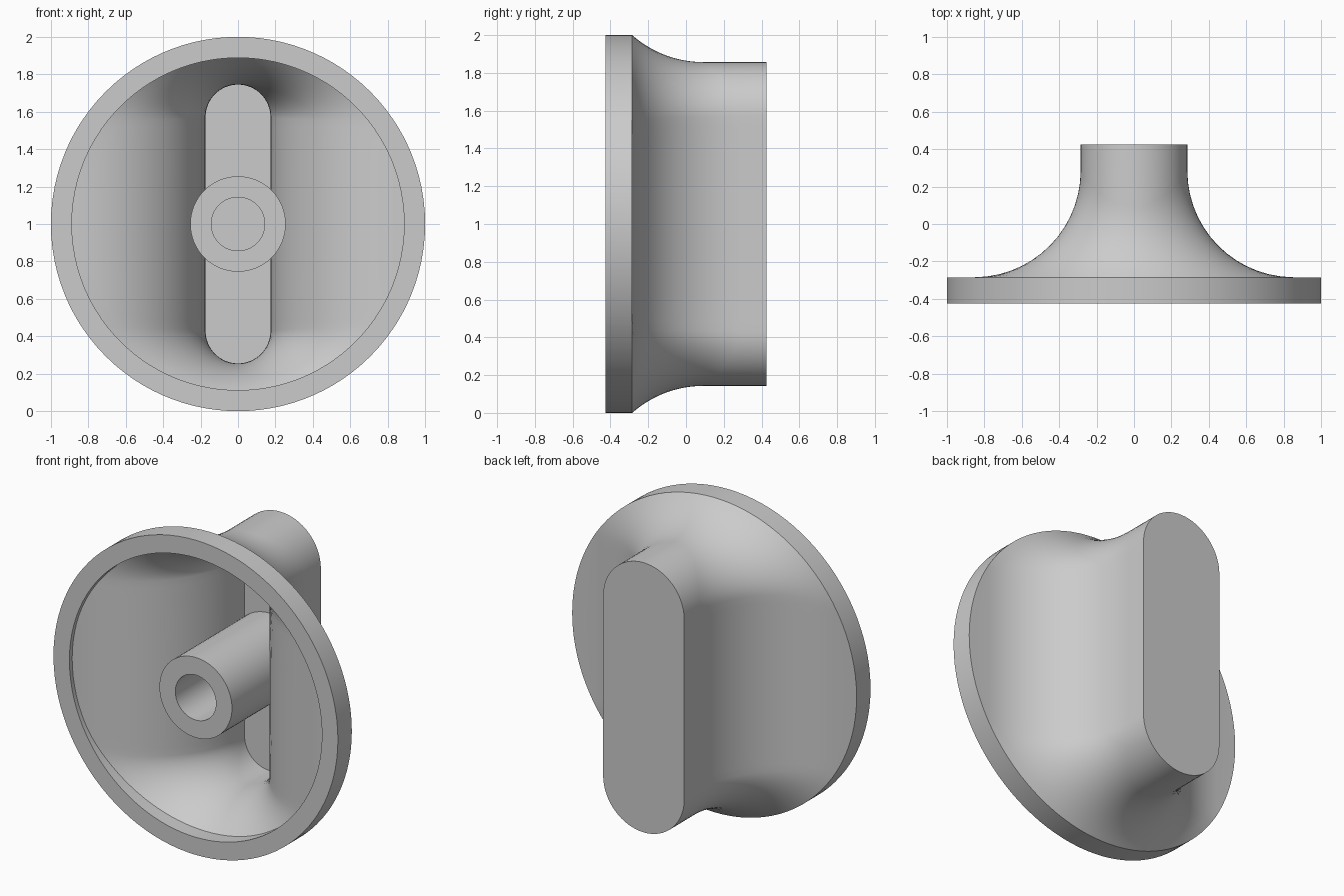
import bpy, bmesh
from math import sin, cos, pi, sqrt
from mathutils import Vector

cube = bpy.data.objects.get("Cube")
if cube:
    bpy.data.objects.remove(cube, do_unlink=True)

# Main dimensions
FRONT, BACK, FLANGE = -0.425, 0.425, -0.285
RIM, WALL = 1.0, 0.112
GRIP_R, GRIP_HALF = 0.285, 0.572
FILLET = 0.57
MOUTH = RIM - WALL
ARC, CAP, SIDE = 14, 32, 20

grey = bpy.data.materials.new("grey plastic")
grey.use_nodes = True
grey.diffuse_color = (0.6, 0.6, 0.6, 1)
grey.node_tree.nodes["Principled BSDF"].inputs["Base Color"].default_value = (0.6, 0.6, 0.6, 1)


def radial(p, r, y):
    """Point at radius r and depth y, in the direction of p from the axis."""
    flat = Vector((p.x, 0, p.z)).normalized() * r
    return Vector((flat.x, y, flat.z))


def stations():
    """Centre-line points and outward normals around the slotted grip."""
    out = []
    for sign in (1, -1):
        for i in range(SIDE):
            z = GRIP_HALF * (2 * i / SIDE - 1) * sign
            out.append((Vector((0, 0, z)), Vector((sign, 0, 0))))
        for i in range(CAP):
            a = pi * i / CAP
            out.append((Vector((0, 0, GRIP_HALF * sign)),
                        Vector((cos(a) * sign, 0, sin(a) * sign))))
    return out


def section(c, n):
    """One strip of points from the grip's back, over the rim, into the cavity."""
    p = c + n * (GRIP_R + FILLET)
    over = max(p.length - RIM, 0)
    p.y = FLANGE + sqrt(FILLET ** 2 - over ** 2)
    foot = radial(p, min(sqrt(p.x ** 2 + p.z ** 2), RIM), FLANGE)
    down = (foot - p).normalized()

    def on_arc(t, r):
        return p + (-n).slerp(down, t) * r

    # outer side
    wall = c + n * GRIP_R
    pts = [Vector((wall.x, BACK, wall.z))]
    pts += [on_arc(i / ARC, FILLET) for i in range(ARC + 1)]
    pts += [radial(p, RIM, FLANGE), radial(p, RIM, FRONT)]

    # inner fillet, trimmed where it meets the mouth
    deep = FILLET + WALL
    lo, hi = 0.0, 1.0
    for _ in range(30):
        mid = (lo + hi) / 2
        q = on_arc(mid, deep)
        if q.x ** 2 + q.z ** 2 < MOUTH ** 2:
            lo = mid
        else:
            hi = mid
    end = on_arc(lo, deep)
    pts += [radial(end, MOUTH, FRONT), radial(end, MOUTH, end.y)]
    pts += [on_arc(lo * i / ARC, deep) for i in range(ARC, -1, -1)]
    wall = c + n * (GRIP_R - WALL)
    pts.append(Vector((wall.x, BACK - WALL, wall.z)))
    return pts


def loft(name, strips):
    """Closed skin around the strips, with flat ends, centred at z = 1."""
    bm = bmesh.new()
    rows = [[bm.verts.new(v + Vector((0, 0, 1))) for v in s] for s in strips]
    for a, b in zip(rows, rows[1:] + rows[:1]):
        for j in range(len(a) - 1):
            bm.faces.new((a[j], a[j + 1], b[j + 1], b[j]))
    bm.faces.new([r[0] for r in rows])
    bm.faces.new([r[-1] for r in rows])
    bmesh.ops.remove_doubles(bm, verts=bm.verts, dist=0.0001)
    bmesh.ops.dissolve_degenerate(bm, edges=bm.edges, dist=0.0001)
    bmesh.ops.recalc_face_normals(bm, faces=bm.faces)
    mesh = bpy.data.meshes.new(name)
    bm.to_mesh(mesh)
    bm.free()
    mesh.materials.append(grey)
    obj = bpy.data.objects.new(name, mesh)
    bpy.context.collection.objects.link(obj)
    bpy.ops.object.select_all(action='DESELECT')
    obj.select_set(True)
    bpy.context.view_layer.objects.active = obj
    bpy.ops.object.shade_smooth_by_angle(angle=pi / 6)
    return obj


# Hollow knob: flange, filleted grip and cavity
loft("knob_shell", [section(c, n) for c, n in stations()])

# Shaft hub with a blind bore
profile = [(0.255, BACK - WALL / 2), (0.255, FRONT), (0.143, FRONT), (0.143, 0.2)]
hub = []
for i in range(64):
    a = 2 * pi * i / 64
    hub.append([Vector((r * cos(a), y, r * sin(a))) for r, y in profile])
loft("shaft_hub", hub)
